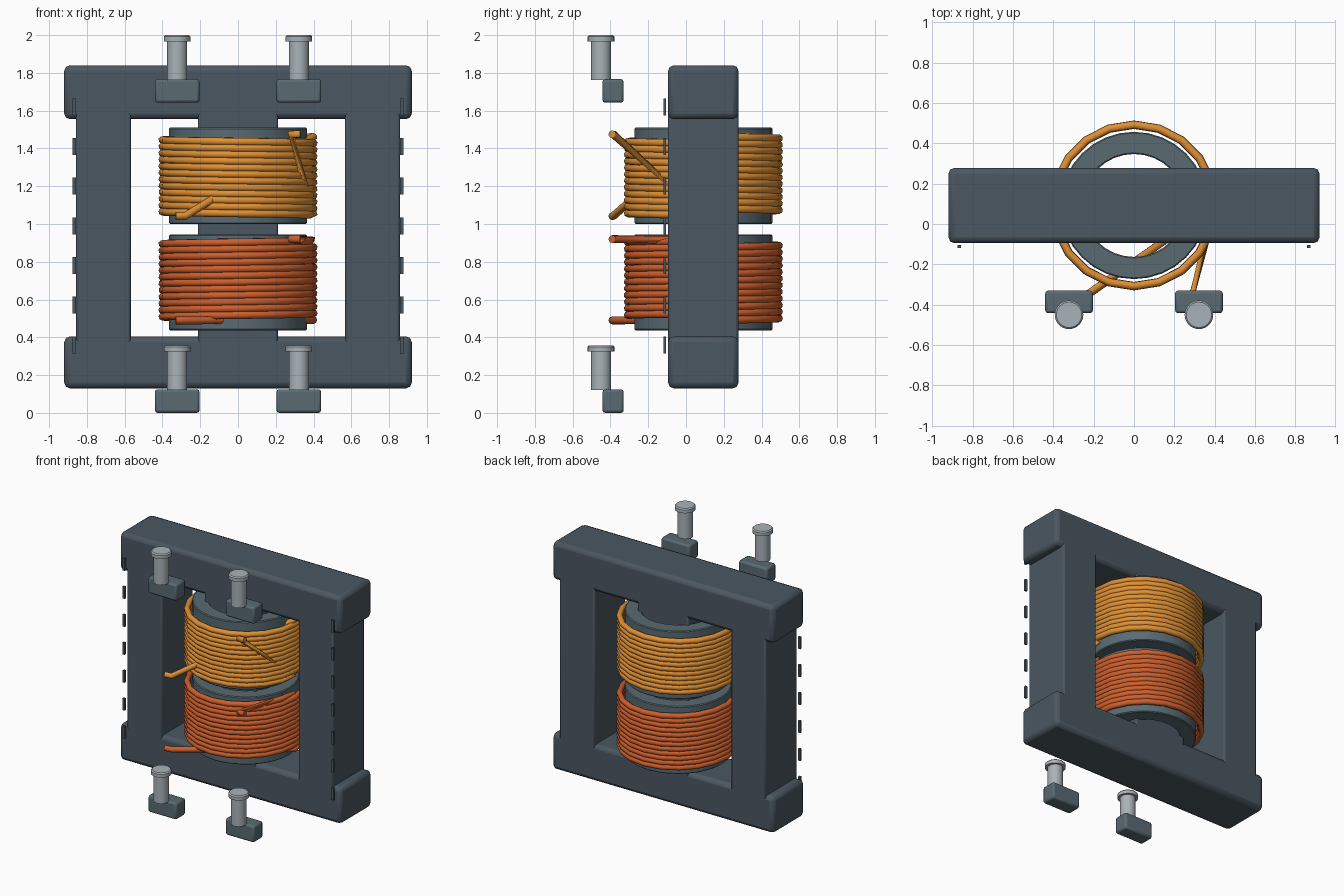
import bpy, bmesh, math
from mathutils import Vector

if "Cube" in bpy.data.objects:
    bpy.data.objects.remove(bpy.data.objects["Cube"])

CY = 0.092  # depth centre of core and coils


def material(name, rgb):
    m = bpy.data.materials.new(name)
    m.diffuse_color = (*rgb, 1)
    m.use_nodes = True
    m.node_tree.nodes["Principled BSDF"].inputs["Base Color"].default_value = m.diffuse_color
    return m


CORE = material("dark_slate", (0.07, 0.095, 0.12))
PLASTIC = material("teal_grey", (0.10, 0.147, 0.17))
METAL = material("bright_metal", (0.40, 0.45, 0.48))
AMBER = material("amber_wire", (0.74, 0.28, 0.035))
COPPER = material("copper_wire", (0.61, 0.115, 0.026))


def finish(ob, mat, bevel=0, segments=2):
    ob.data.materials.append(mat)
    if bevel:
        b = ob.modifiers.new("bevel", "BEVEL")
        b.width, b.segments, b.limit_method = bevel, segments, "ANGLE"
        b.angle_limit = math.radians(40)
    bpy.ops.object.select_all(action="DESELECT")
    ob.select_set(True)
    bpy.context.view_layer.objects.active = ob
    bpy.ops.object.shade_smooth_by_angle(angle=math.radians(35))
    return ob


def box(name, x, y, z, mat, bevel=0):
    """Box from (min, max) pairs."""
    bm = bmesh.new()
    bmesh.ops.create_cube(bm, size=1)
    for v in bm.verts:
        v.co = Vector([r[0] if c < 0 else r[1] for r, c in zip((x, y, z), v.co)])
    me = bpy.data.meshes.new(name)
    bm.to_mesh(me)
    bm.free()
    ob = bpy.data.objects.new(name, me)
    bpy.context.collection.objects.link(ob)
    return finish(ob, mat, bevel)


def lathe(name, profile, centre, mat, steps=32, closed=False, bevel=0):
    """Revolve (radius, z) points about a vertical axis."""
    bm = bmesh.new()
    vs = [bm.verts.new((r, 0, z)) for r, z in profile]
    es = [bm.edges.new(p) for p in zip(vs, vs[1:])]
    if closed:
        es.append(bm.edges.new((vs[-1], vs[0])))
    bmesh.ops.spin(bm, geom=vs + es, cent=(0, 0, 0), axis=(0, 0, 1),
                   angle=2 * math.pi, steps=steps)
    bmesh.ops.remove_doubles(bm, verts=bm.verts, dist=1e-4)
    bmesh.ops.recalc_face_normals(bm, faces=bm.faces)
    me = bpy.data.meshes.new(name)
    bm.to_mesh(me)
    bm.free()
    ob = bpy.data.objects.new(name, me)
    ob.location = centre
    bpy.context.collection.objects.link(ob)
    return finish(ob, mat, bevel, 1)


def winding(name, z_start, z_end, lead_start, lead_end, mat, turns=12, sides=20):
    """Helical wire with a straight lead out to each terminal."""
    n = turns * sides
    pts = [(-0.33, -0.39, lead_start), (-0.28, -0.385, lead_start)]
    for i in range(n + 1):
        a = 2 * math.pi * i / sides
        pts.append((0.4 * math.cos(a), CY + 0.4 * math.sin(a),
                    z_start + (z_end - z_start) * i / n))
    pts += [(0.28, -0.385, lead_end), (0.33, -0.39, lead_end)]
    cu = bpy.data.curves.new(name, "CURVE")
    cu.dimensions = "3D"
    cu.bevel_depth, cu.bevel_resolution, cu.use_fill_caps = 0.021, 2, True
    sp = cu.splines.new("POLY")
    sp.points.add(len(pts) - 1)
    for p, co in zip(sp.points, pts):
        p.co = (*co, 1)
    cu.materials.append(mat)
    bpy.context.collection.objects.link(bpy.data.objects.new(name, cu))


# Laminated core: two yokes, two outer legs, centre leg
depth = (-0.095, 0.278)
box("top_yoke", (-0.92, 0.92), depth, (1.555, 1.84), CORE, 0.03)
box("bottom_yoke", (-0.92, 0.92), depth, (0.13, 0.405), CORE, 0.03)
box("left_leg", (-0.857, -0.567), depth, (0.34, 1.62), CORE, 0.012)
box("right_leg", (0.567, 0.857), depth, (0.34, 1.62), CORE, 0.012)
box("centre_leg", (-0.212, 0.212), depth, (0.34, 1.62), CORE, 0.012)

# Thin lamination marks along the front edges
for side, s in (("left", -1), ("right", 1)):
    for i in range(7):
        z = 0.36 + 0.21 * i
        box(f"{side}_lamination_mark_{i + 1}", (s * 0.867 - 0.009, s * 0.867 + 0.009),
            (-0.12, -0.105), (z - 0.045, z + 0.045), CORE)

# Bobbin tubes
for name, z0, z1 in (("lower_bobbin", 0.437, 0.945), ("upper_bobbin", 1.0, 1.51)):
    lathe(name, [(0.255, z0), (0.365, z0), (0.365, z1), (0.255, z1)],
          (0, CY, 0), PLASTIC, closed=True, bevel=0.006)

# Windings: the upper coil's leads cross, the lower coil's run level
winding("upper_winding", 1.462, 1.048, 1.042, 1.475, AMBER)
winding("lower_winding", 0.492, 0.912, 0.49, 0.92, COPPER)

# Terminal blocks with headed posts
for level, z in (("lower", 0.0), ("upper", 1.642)):
    for side, s in (("left", -1), ("right", 1)):
        name = f"{level}_{side}_terminal"
        cx = s * 0.322
        box(name + "_block", (cx - 0.118, cx + 0.118), (-0.442, -0.33),
            (z, z + 0.125), PLASTIC, 0.014)
        lathe(name + "_post", [(0, 0.12), (0.053, 0.12), (0.053, 0.325), (0.071, 0.325),
                               (0.071, 0.35), (0.063, 0.358), (0, 0.358)],
              (cx, -0.45, z), METAL, steps=24)
